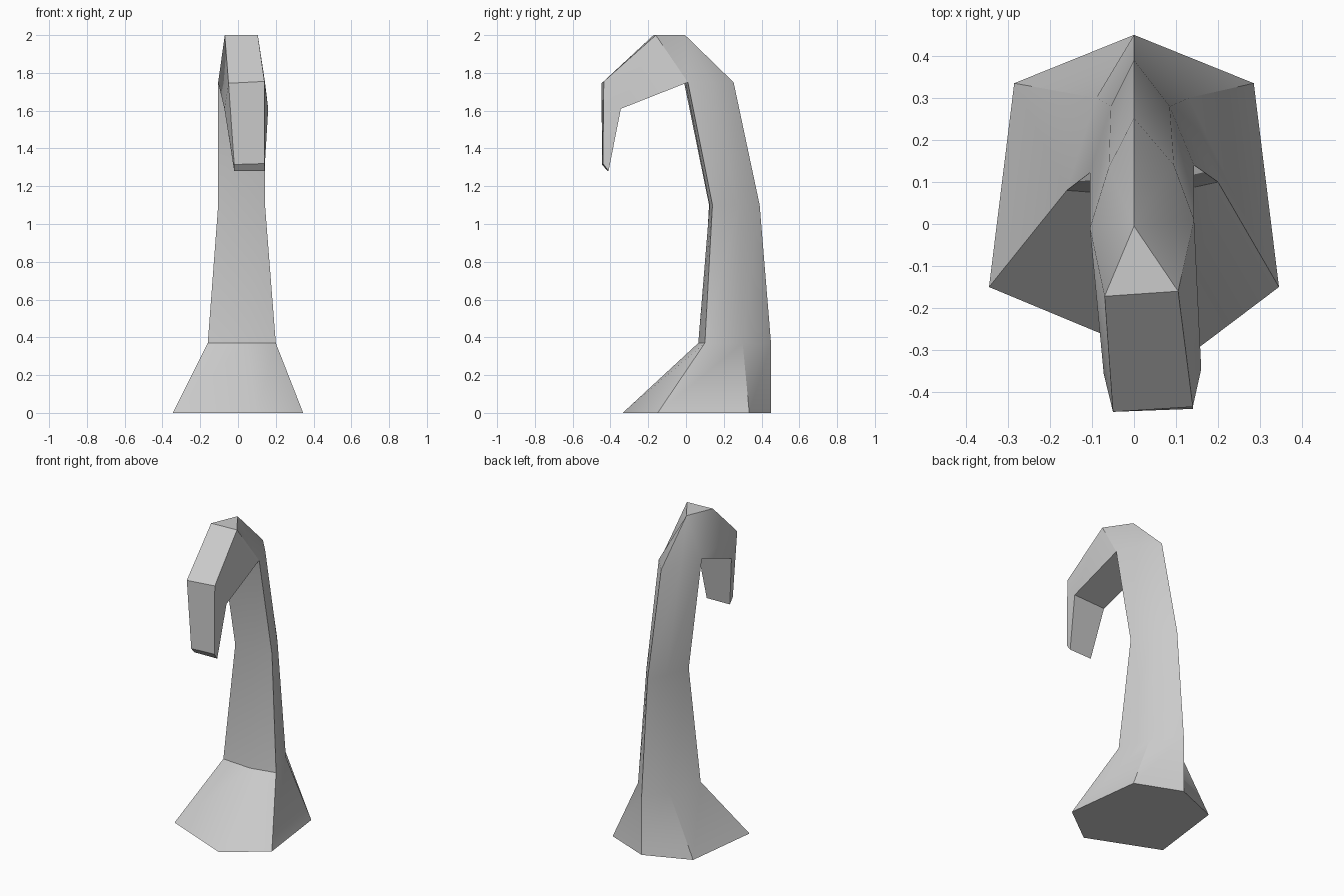
import bpy, bmesh, math

if "Cube" in bpy.data.objects:
    bpy.data.objects.remove(bpy.data.objects["Cube"])

# Cross-sections of the stem, counter-clockwise from the back:
# back, left back, left front, front, right front, right back
stem = [
    (0.00, [(0, .45), (-.285, .335), (-.345, -.15), (.10, -.335), (.345, -.15), (.285, .335)]),
    (0.37, [(0, .45), (-.09, .30), (-.16, .08), (.04, .065), (.20, .10), (.13, .30)]),
    (1.10, [(0, .39), (-.055, .28), (-.105, .122), (.02, .125), (.143, .14), (.085, .28)]),
    (1.75, [(0, .252), (-.06, .135), (-.105, -.01), (.02, -.003), (.143, .01), (.095, .14)]),
]
# Cross-sections of the hook: upper left, upper right, lower right, lower left
brow = [(-.05, -.447, 1.745), (.14, -.435, 1.755), (.16, -.345, 1.61), (-.072, -.357, 1.61)]
tip = [(-.02, -.445, 1.315), (.14, -.44, 1.32), (.14, -.41, 1.28), (-.02, -.415, 1.28)]

bm = bmesh.new()


def bridge(a, b):
    n = len(a)
    for i in range(n):
        j = (i + 1) % n
        bm.faces.new((a[i], a[j], b[j], b[i]))


# Flared base and stem
rings = [[bm.verts.new((x, y, z)) for x, y in pts] for z, pts in stem]
for a, b in zip(rings, rings[1:]):
    bridge(a, b)
bm.faces.new(rings[0][::-1])

# Crown: triangle on top, folded over from the last stem section
back, lb, lf, fm, rf, rb = rings[-1]
peak, cl, cr = [bm.verts.new(p) for p in ((0, -.005, 2), (-.07, -.172, 2), (.105, -.16, 2))]
for f in ((peak, cl, cr), (back, lb, peak), (lb, lf, peak), (lf, cl, peak),
          (rb, back, peak), (rf, rb, peak), (cr, rf, peak)):
    bm.faces.new(f)

# Forward hook with downturned tip
hook, end = [[bm.verts.new(p) for p in s] for s in (brow, tip)]
bl, br, ir, il = hook
for f in ((cl, bl, br, cr), (cr, br, ir, rf), (lf, il, bl, cl), (lf, fm, rf, ir, il)):
    bm.faces.new(f)
bridge(hook, end)
bm.faces.new(end)

bmesh.ops.recalc_face_normals(bm, faces=bm.faces[:])
mesh = bpy.data.meshes.new("hooked_post")
bm.to_mesh(mesh)
bm.free()
obj = bpy.data.objects.new("hooked_post", mesh)
bpy.context.collection.objects.link(obj)

# Soft shading on the rounded back, crisp front edges
bpy.context.view_layer.objects.active = obj
obj.select_set(True)
bpy.ops.object.shade_smooth_by_angle(angle=math.radians(35))
